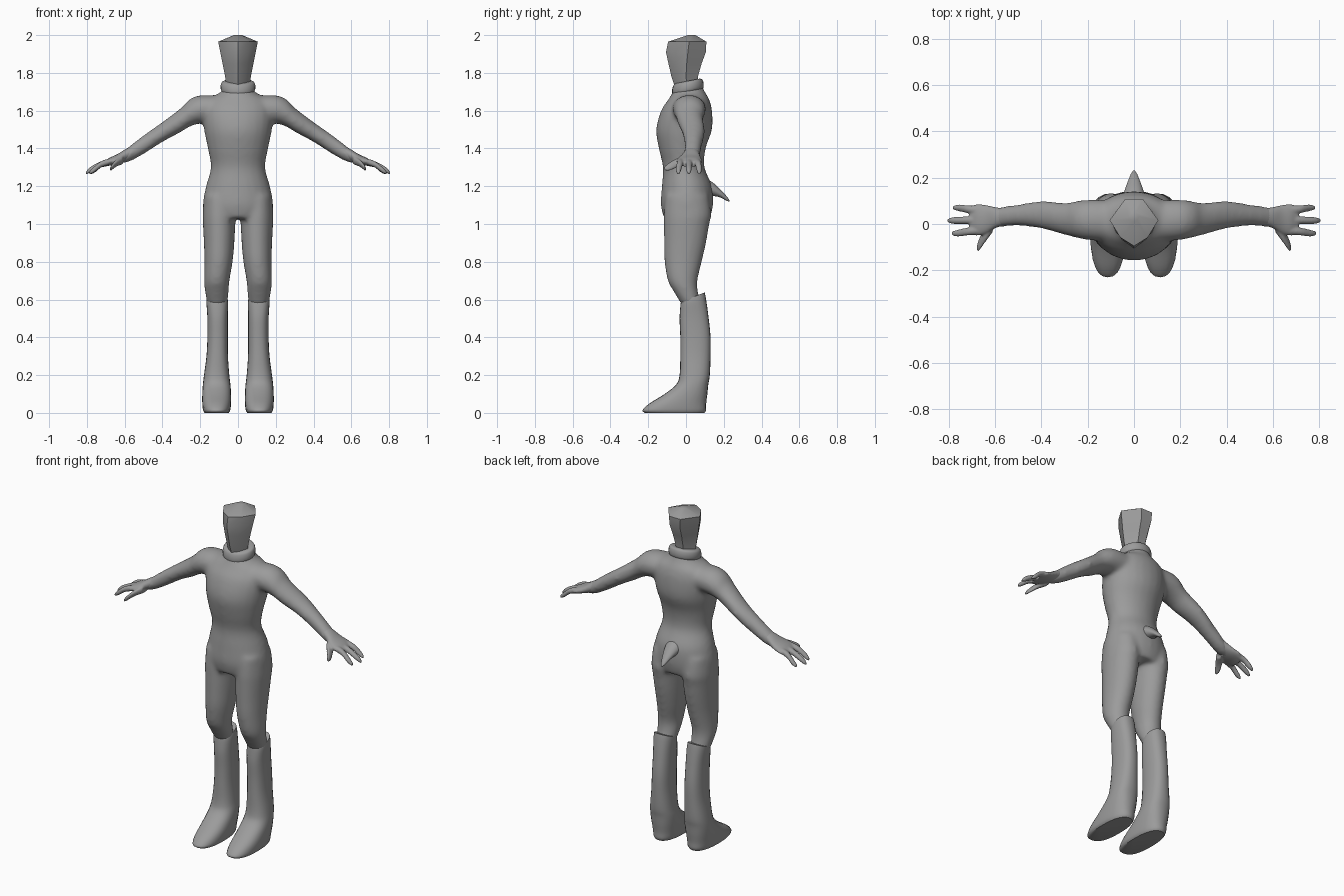
import bpy, bmesh
from math import sin, cos, pi, radians, copysign
from mathutils import Vector

cube = bpy.data.objects.get("Cube")
if cube:
    bpy.data.objects.remove(cube)

grey = bpy.data.materials.new("plain_grey")
grey.use_nodes = True
grey.diffuse_color = (0.33, 0.33, 0.33, 1)
grey.node_tree.nodes["Principled BSDF"].inputs["Base Color"].default_value = grey.diffuse_color


def spline(rings, steps=4):
    """Pass a smooth curve through the ring values."""
    out = []
    for i in range(len(rings) - 1):
        p0, p1 = rings[max(i - 1, 0)], rings[i]
        p2, p3 = rings[i + 1], rings[min(i + 2, len(rings) - 1)]
        for s in range(steps):
            t = s / steps
            out.append([b + 0.5 * t * (c - a + t * (2*a - 5*b + 4*c - d + t * (3*(b - c) + d - a)))
                        for a, b, c, d in zip(p0, p1, p2, p3)])
    return out + [list(rings[-1])]


def skin(bm, loops):
    """Bridge a list of point loops and cap both ends."""
    rows = [[bm.verts.new(p) for p in loop] for loop in loops]
    n = len(rows[0])
    for low, high in zip(rows, rows[1:]):
        for i in range(n):
            j = (i + 1) % n
            bm.faces.new((low[i], low[j], high[j], high[i]))
    bm.faces.new(rows[0][::-1])
    bm.faces.new(rows[-1])


def loft(bm, rings, axis="Z", side=1, power=2.0, sides=24):
    """Rings are (x, y, z, radius a, radius b), set square to the axis."""
    loops = []
    for x, y, z, a, b in spline(rings):
        loop = []
        for k in range(sides):
            t = 2 * pi * k / sides
            u = a * copysign(abs(cos(t)) ** (2 / power), cos(t))
            v = b * copysign(abs(sin(t)) ** (2 / power), sin(t))
            off = {"X": (0, u, v), "Y": (u, 0, v), "Z": (u, v, 0)}[axis]
            loop.append(Vector((side * x, y, z)) + Vector(off))
        loops.append(loop)
    skin(bm, loops)


def finish(name, bm, angle=50, voxel=0, smooth=0):
    bmesh.ops.recalc_face_normals(bm, faces=bm.faces)
    mesh = bpy.data.meshes.new(name)
    bm.to_mesh(mesh)
    bm.free()
    obj = bpy.data.objects.new(name, mesh)
    bpy.context.collection.objects.link(obj)
    mesh.materials.append(grey)
    bpy.ops.object.select_all(action="DESELECT")
    obj.select_set(True)
    bpy.context.view_layer.objects.active = obj
    bpy.ops.object.shade_smooth_by_angle(angle=radians(angle))
    if voxel:
        remesh = obj.modifiers.new("Blend", "REMESH")
        remesh.mode = "VOXEL"
        remesh.voxel_size = voxel
        remesh.use_smooth_shade = True
        relax = obj.modifiers.new("Relax", "SMOOTH")
        relax.factor = 0.5
        relax.iterations = smooth
    return obj


# Torso, thighs and arms blended into one skin
torso = [(0, .015, 1.76, .06, .06), (0, .015, 1.70, .09, .085), (0, .015, 1.66, .16, .108),
         (0, .003, 1.6, .188, .135), (0, -.01, 1.5, .18, .148), (0, -.02, 1.4, .16, .124),
         (0, -.012, 1.3, .144, .11), (0, .005, 1.2, .17, .133), (0, .005, 1.1, .187, .138),
         (0, .005, 1.03, .168, .122)]
thigh = [(.1, .005, 1.15, .08, .115), (.1, .008, 1.05, .087, .126), (.1, .003, 1.0, .086, .121),
         (.1, -.005, .9, .081, .112), (.103, -.015, .8, .075, .099), (.112, -.018, .7, .067, .079),
         (.112, .0, .64, .063, .064), (.11, .03, .57, .052, .052)]
arm = [(.08, .012, 1.61, .09, .07), (.2, .018, 1.607, .087, .075), (.26, .02, 1.585, .077, .072),
       (.3, .022, 1.552, .069, .064), (.4, .04, 1.487, .06, .053), (.5, .038, 1.42, .046, .05),
       (.58, .03, 1.368, .043, .04), (.64, .022, 1.34, .032, .022)]
bm = bmesh.new()
loft(bm, torso)
for s in (-1, 1):
    loft(bm, thigh, side=s)
    loft(bm, arm, "X", s)
finish("body", bm, voxel=.011, smooth=12)

# Hands with three fingers and a thumb; boots
palm = [(.56, .03, 1.382, .036, .033), (.6, .027, 1.362, .046, .032), (.64, .02, 1.343, .062, .026),
        (.68, .018, 1.33, .068, .021), (.71, .018, 1.317, .052, .015)]
fingers = [(.058, .07, .782), (.018, .015, .805), (-.025, -.04, .787)]
thumb = [(.61, -.005, 1.34, .03, .024), (.645, -.05, 1.322, .032, .019), (.67, -.092, 1.298, .026, .014),
         (.678, -.103, 1.288, .012, .008)]
boot = [(.113, -.06, 0, .064, .158), (.113, -.062, .015, .072, .168), (.113, -.043, .05, .076, .15),
        (.113, .0, .1, .076, .113), (.113, .033, .15, .073, .085), (.113, .046, .2, .067, .08),
        (.11, .05, .3, .057, .08), (.108, .05, .4, .054, .08), (.108, .043, .5, .054, .077),
        (.11, .038, .58, .057, .068), (.111, .036, .61, .055, .063)]
for s, label in ((1, "left"), (-1, "right")):
    bm = bmesh.new()
    loft(bm, palm, "X", s)
    loft(bm, thumb, "X", s)
    for root, tip, reach in fingers:
        mid = (root + tip) / 2
        loft(bm, [(.66, root, 1.335, .021, .017), (.72, mid, 1.318, .017, .017),
                  (reach - .025, tip, 1.288, .015, .016), (reach, tip, 1.27, .008, .008)], "X", s, sides=12)
    finish(label + "_hand", bm, voxel=.005, smooth=5)

    bm = bmesh.new()
    loft(bm, boot, side=s, power=2.4)
    for v in bm.verts:
        if v.co.z > .5:     # cuff slopes up toward the back
            v.co.z += (v.co.y - .03) * .4 * (v.co.z - .5) / .11
    finish(label + "_boot", bm)

# Short pointed tail
bm = bmesh.new()
loft(bm, [(0, .08, 1.205, .058, .05), (0, .14, 1.185, .042, .036), (0, .18, 1.163, .028, .022),
          (0, .215, 1.135, .014, .012), (0, .23, 1.122, .004, .004)], "Y")
finish("tail", bm)

# Rolled collar, higher at the back
bm = bmesh.new()
loft(bm, [(0, .01, 1.695, .08, .075), (0, .01, 1.708, .09, .083), (0, .01, 1.73, .092, .083),
          (0, .01, 1.75, .086, .076), (0, .01, 1.757, .07, .064)])
for v in bm.verts:
    v.co.z += (v.co.y - .01) * .2
finish("collar", bm, 60)

# Faceted head: one outline, scaled per level as (z, width, front y, back y)
outline = [(0, -1), (.57, -.63), (1, .1), (.36, 1), (-.36, 1), (-1, .1), (-.57, -.63)]
levels = [(1.73, .063, -.06, .06), (1.78, .068, -.077, .063), (1.85, .082, -.093, .083),
          (1.91, .094, -.106, .105), (1.965, .105, -.095, .108), (2.0, .022, .01, .05)]
bm = bmesh.new()
skin(bm, [[(u * w, (f + b) / 2 + v * (b - f) / 2, z) for u, v in outline] for z, w, f, b in levels])
finish("head", bm, 48)
